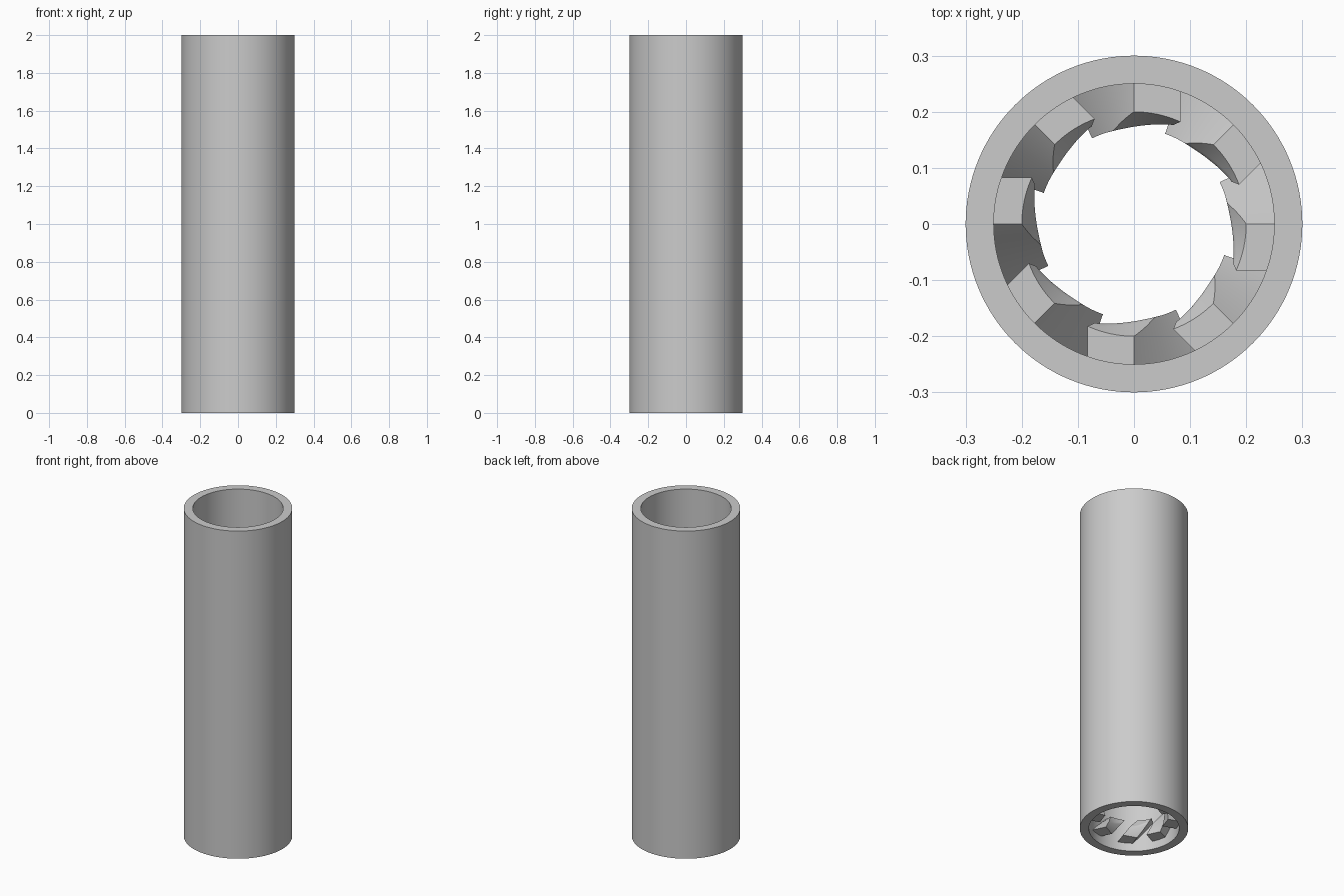
import bpy
import bmesh
import math

if "Cube" in bpy.data.objects:
    bpy.data.objects.remove(bpy.data.objects["Cube"])

HEIGHT, OUTER, BORE = 2.0, 0.30, 0.25
SEGMENTS = 128
VANES, WIDTH, TWIST = 8, 0.083, math.radians(26)
VANE_BOTTOM, VANE_TOP = 0.05, 0.165
INNER, CONE_TOP, CONE_START = 0.17, 0.20, 0.52

grey = bpy.data.materials.new("light_grey")
grey.use_nodes = True
colour = (0.6, 0.6, 0.6, 1)
grey.diffuse_color = colour
grey.node_tree.nodes["Principled BSDF"].inputs["Base Color"].default_value = colour


def finish(bm, name):
    """Turn a bmesh into a shaded object with the grey material."""
    bmesh.ops.recalc_face_normals(bm, faces=bm.faces)
    mesh = bpy.data.meshes.new(name)
    bm.to_mesh(mesh)
    bm.free()
    mesh.materials.append(grey)
    obj = bpy.data.objects.new(name, mesh)
    bpy.context.collection.objects.link(obj)
    bpy.ops.object.select_all(action="DESELECT")
    obj.select_set(True)
    bpy.context.view_layer.objects.active = obj
    bpy.ops.object.shade_smooth_by_angle(angle=math.radians(25))
    return obj


def bridge(bm, a, b):
    """Join two closed rings of vertices with quads."""
    for i in range(len(a)):
        j = (i + 1) % len(a)
        bm.faces.new((a[i], a[j], b[j], b[i]))


# Open tube: a rectangular wall section revolved about z
bm = bmesh.new()
section = [(OUTER, 0), (OUTER, HEIGHT), (BORE, HEIGHT), (BORE, 0)]
rings = []
for r, z in section:
    angles = [math.tau * i / SEGMENTS for i in range(SEGMENTS)]
    rings.append([bm.verts.new((r * math.cos(a), r * math.sin(a), z)) for a in angles])
for k in range(len(rings)):
    bridge(bm, rings[k], rings[(k + 1) % len(rings)])
finish(bm, "tube")


# Twisted vane: a block section lofted upward, its upper inner side cut by a cone
def vane_section(bm, t, steps=8):
    cone = INNER + (CONE_TOP - INNER) * max(0, (t - CONE_START) / (1 - CONE_START))
    xs = [WIDTH * i / steps for i in range(steps + 1)]
    inner = [(x, max(INNER, math.sqrt(cone ** 2 - x ** 2))) for x in xs]
    outer = [(x, math.sqrt((BORE + 0.003) ** 2 - x ** 2)) for x in xs]
    turn = TWIST * (1 - t)
    c, s = math.cos(turn), math.sin(turn)
    z = VANE_BOTTOM + t * (VANE_TOP - VANE_BOTTOM)
    return [bm.verts.new((x * c - y * s, x * s + y * c, z))
            for x, y in inner + outer[::-1]]


bm = bmesh.new()
levels = 24
rings = [vane_section(bm, k / levels) for k in range(levels + 1)]
for low, high in zip(rings, rings[1:]):
    bridge(bm, low, high)
for ring in (rings[0], rings[-1]):
    n = len(ring)
    for i in range(n // 2 - 1):
        bm.faces.new((ring[i], ring[i + 1], ring[n - 2 - i], ring[n - 1 - i]))
first = finish(bm, "vane_1")

# Remaining vanes share the mesh around the bore
for k in range(1, VANES):
    vane = first.copy()
    vane.name = f"vane_{k + 1}"
    vane.rotation_euler.z = math.tau * k / VANES
    bpy.context.collection.objects.link(vane)
